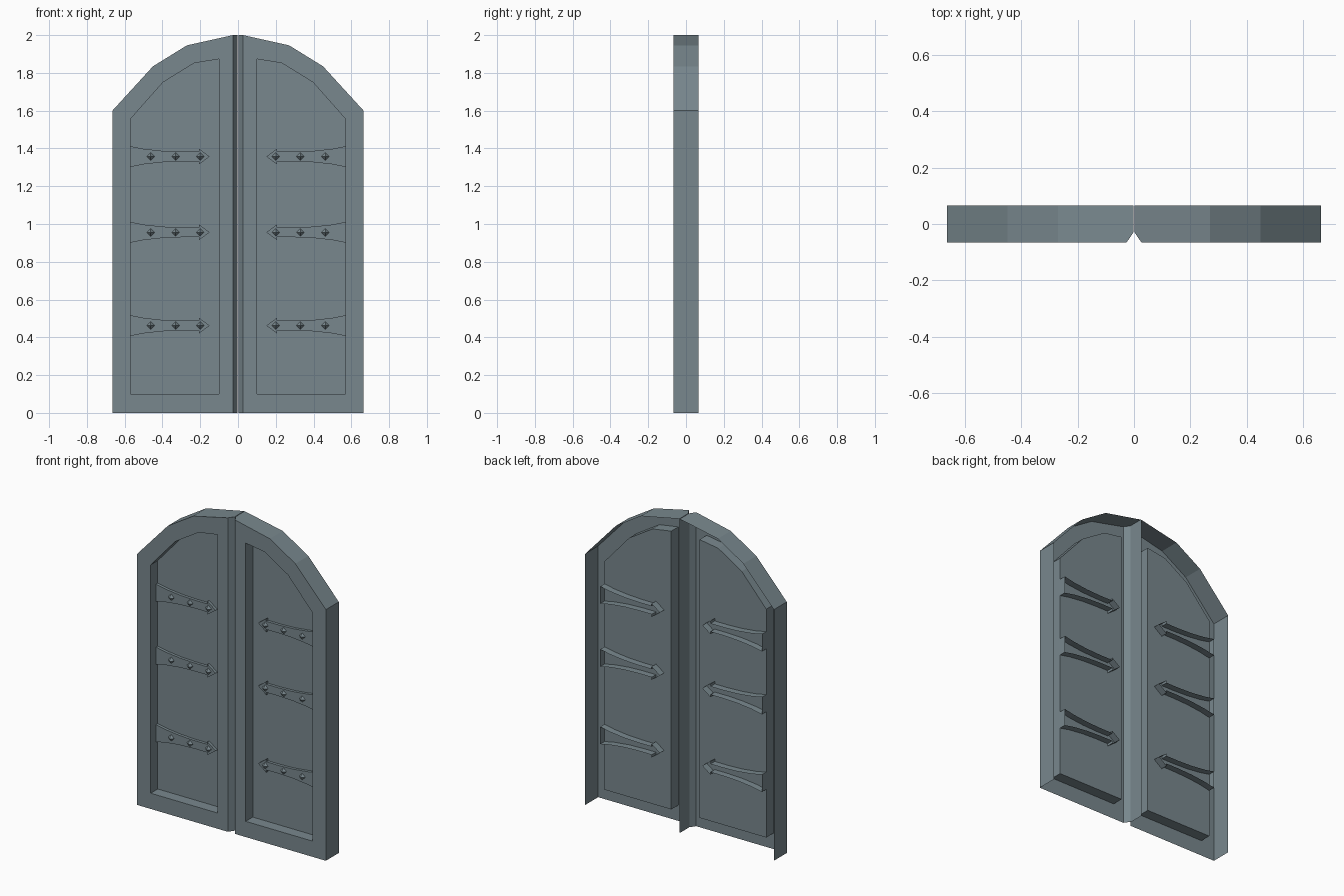
import bpy
import bmesh

cube = bpy.data.objects.get("Cube")
if cube:
    bpy.data.objects.remove(cube, do_unlink=True)

slate = bpy.data.materials.new("slate_grey")
slate.use_nodes = True
COLOUR = (0.19, 0.245, 0.27, 1)
slate.diffuse_color = COLOUR
slate.node_tree.nodes["Principled BSDF"].inputs["Base Color"].default_value = COLOUR

FRONT, BACK, PANEL = -0.065, 0.065, 0.006
STRAP_FRONT, STRAP_BACK = -0.012, 0.05


def ring(bm, profile, y):
    return [bm.verts.new((x, y, z)) for x, z in profile]


def walls(bm, front, back, inward=False, skip=()):
    """Join two matching rings with quads."""
    n = len(front)
    for i in range(n):
        if i in skip:
            continue
        j = (i + 1) % n
        quad = [front[j], front[i], back[i], back[j]]
        bm.faces.new(quad[::-1] if inward else quad)


def finish(name, bm):
    """Make the object and mirror it to the other door."""
    mesh = bpy.data.meshes.new(name)
    bm.to_mesh(mesh)
    bm.free()
    mesh.materials.append(slate)
    obj = bpy.data.objects.new(name, mesh)
    bpy.context.collection.objects.link(obj)
    mod = obj.modifiers.new("other_door", 'MIRROR')
    mod.use_mirror_merge = False
    return obj


# Door leaf: arched frame, sunken panel, open back and bottom
outline = [(0.026, 0), (0.665, 0), (0.665, 1.6), (0.45, 1.835), (0.27, 1.946), (0.026, 2)]
opening = [(0.1, 0.1), (0.57, 0.1), (0.57, 1.555), (0.397, 1.75), (0.232, 1.852), (0.1, 1.873)]
bm = bmesh.new()
outer = ring(bm, outline, FRONT)
inner = ring(bm, opening, FRONT)
sunk = ring(bm, opening, PANEL)
count = len(outer)
for i in range(count):
    j = (i + 1) % count
    bm.faces.new([outer[i], outer[j], inner[j], inner[i]])
walls(bm, inner, sunk, inward=True)
bm.faces.new(sunk)

# Rim, with the bevelled meeting edge at the centre
meet = 0.002
rear_profile = [(meet, 0)] + outline[1:-1] + [(meet, 2)]
rear = ring(bm, rear_profile, BACK)
low, high = (bm.verts.new((meet, -0.03, z)) for z in (0, 2))
walls(bm, outer, rear, skip=(0, count - 2, count - 1))
bm.faces.new([outer[-1], outer[-2], rear[-2], rear[-1], high])
bm.faces.new([outer[0], outer[-1], high, low])
bm.faces.new([low, high, rear[-1], rear[0]])
finish("door_leaves", bm)

# Hinge straps: flared end, slim bar and arrow tip, walls run through the panel
upper_half = [(0.57, 0.055), (0.5, 0.041), (0.4, 0.03), (0.3, 0.026),
              (0.207, 0.026), (0.207, 0.042)]
strap = [(x, -h) for x, h in upper_half[::-1]] + upper_half + [(0.15, 0)]
levels = {"top": 1.357, "middle": 0.956, "bottom": 0.462}
for label, height in levels.items():
    bm = bmesh.new()
    profile = [(x, height + h) for x, h in strap]
    face = ring(bm, profile, STRAP_FRONT)
    bm.faces.new(face)
    walls(bm, face, ring(bm, profile, STRAP_BACK))
    finish(label + "_hinge_straps", bm)

    # Pyramid studs
    bm = bmesh.new()
    size = 0.021
    for x in (0.2, 0.33, 0.462):
        base = ring(bm, [(x, height - size), (x + size, height),
                         (x, height + size), (x - size, height)], STRAP_FRONT)
        tip = bm.verts.new((x, STRAP_FRONT - size, height))
        for i in range(4):
            bm.faces.new([base[i], base[(i + 1) % 4], tip])
    finish(label + "_hinge_studs", bm)
